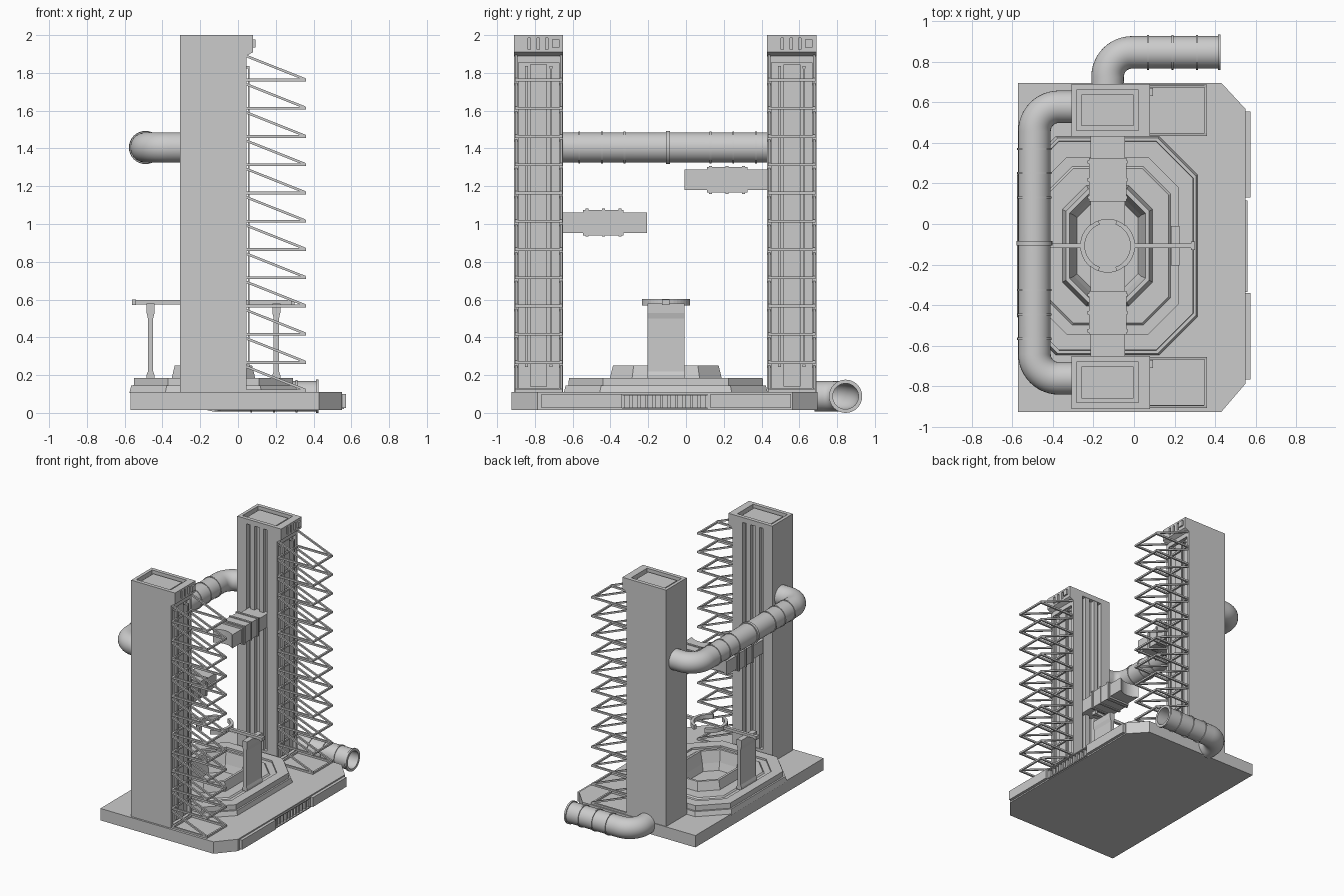
import bpy, bmesh, math
from mathutils import Vector, Matrix

if "Cube" in bpy.data.objects:
    bpy.data.objects.remove(bpy.data.objects["Cube"])

CX, CY = -0.13, -0.107          # centre of the pad


def finish(name, bm, smooth=False):
    bmesh.ops.recalc_face_normals(bm, faces=bm.faces)
    me = bpy.data.meshes.new(name)
    bm.to_mesh(me)
    bm.free()
    ob = bpy.data.objects.new(name, me)
    bpy.context.collection.objects.link(ob)
    if smooth:
        activate(ob)
        bpy.ops.object.shade_smooth_by_angle(angle=math.radians(35))
    return ob


def activate(ob):
    bpy.ops.object.select_all(action='DESELECT')
    ob.select_set(True)
    bpy.context.view_layer.objects.active = ob


def add_box(bm, x0, x1, y0, y1, z0, z1):
    m = Matrix.Translation(((x0 + x1) / 2, (y0 + y1) / 2, (z0 + z1) / 2))
    m = m @ Matrix.Diagonal((abs(x1 - x0), abs(y1 - y0), abs(z1 - z0), 1))
    bmesh.ops.create_cube(bm, size=1, matrix=m)


def boxes(name, items):
    bm = bmesh.new()
    for b in items:
        add_box(bm, *b)
    return finish(name, bm)


def add_strut(bm, p, q, w):
    p, q = Vector(p), Vector(q)
    d = q - p
    m = Matrix.Translation((p + q) / 2) @ d.to_track_quat('Z', 'Y').to_matrix().to_4x4()
    bmesh.ops.create_cube(bm, size=1, matrix=m @ Matrix.Diagonal((w, w, d.length, 1)))


def loft(name, rings, cap_start=False, cap_end=False, close=False, smooth=False):
    bm = bmesh.new()
    vs = [[bm.verts.new(p) for p in r] for r in rings]
    n = len(vs[0])
    pairs = list(zip(vs, vs[1:])) + ([(vs[-1], vs[0])] if close else [])
    for a, b in pairs:
        for i in range(n):
            j = (i + 1) % n
            bm.faces.new((a[i], a[j], b[j], b[i]))
    if cap_start:
        bm.faces.new(vs[0])
    if cap_end:
        bm.faces.new(vs[-1])
    return finish(name, bm, smooth)


def prism(name, pts, axis, a, b, smooth=False):
    put = {'x': lambda u, v, t: (t, u, v), 'y': lambda u, v, t: (u, t, v),
           'z': lambda u, v, t: (u, v, t)}[axis]
    return loft(name, [[put(u, v, t) for u, v in pts] for t in (a, b)], True, True, smooth=smooth)


def octagon(hx, hy, c, z):
    q = [(hx, hy - c), (hx - c, hy), (c - hx, hy), (-hx, hy - c),
         (-hx, c - hy), (c - hx, -hy), (hx - c, -hy), (hx, c - hy)]
    return [(CX + x, CY + y, z) for x, y in q]


def cut(ob, cutter):
    m = ob.modifiers.new('cut', 'BOOLEAN')
    m.operation, m.solver, m.object = 'DIFFERENCE', 'EXACT', cutter
    activate(ob)
    bpy.ops.object.modifier_apply(modifier=m.name)
    bpy.data.objects.remove(cutter, do_unlink=True)


def collar(name, c, axis, r_in, r_out, w):
    rings = []
    for r, t in ((r_in, -w / 2), (r_out, -w / 2), (r_out, w / 2), (r_in, w / 2)):
        ring = []
        for i in range(32):
            a = 2 * math.pi * i / 32
            u, v = r * math.cos(a), r * math.sin(a)
            ring.append(Vector(c) + Vector((t, u, v) if axis == 'x' else (u, t, v)))
        rings.append(ring)
    return loft(name, rings, close=True, smooth=True)


def arc(cx, cy, r, a0, a1, n=10):
    return [(cx + r * math.cos(math.radians(a0 + (a1 - a0) * i / n)),
             cy + r * math.sin(math.radians(a0 + (a1 - a0) * i / n))) for i in range(n + 1)]


def pipe(name, path, z, r):
    # sweep a circle along a flat path, with an inner wall
    outer, inner = [], []
    for i, p in enumerate(path):
        a, b = Vector(path[max(i - 1, 0)]), Vector(path[min(i + 1, len(path) - 1)])
        t = (b - a).normalized()
        for dst, rr in ((outer, r), (inner, r - 0.012)):
            dst.append([(p[0] - t.y * rr * math.cos(k * math.pi / 16),
                         p[1] + t.x * rr * math.cos(k * math.pi / 16),
                         z + rr * math.sin(k * math.pi / 16)) for k in range(32)])
    return loft(name, outer + inner[::-1], close=True, smooth=True)


# base plate with chamfered corners, pit hole and vent slots
base = prism('base_plate', [(-.57, -.925), (.43, -.925), (.55, -.785), (.55, .565), (.43, .695), (-.57, .695)],
             'z', .015, .11)
cut(base, prism('pit_cutter', [p[:2] for p in octagon(.2, .275, .11, 0)], 'z', .035, .2))
cut(base, boxes('vent_cutter', [(.525, .6, y - .012, y + .012, .028, .093)
                                for y in [-.31 + .04 * i for i in range(11)]]))
for y0, y1, n in ((-.765, -.34, 'front'), (.13, .555, 'back')):
    boxes(n + '_side_panel', [(.54, .573, y0, y1, .025, .1)])
boxes('vent_frame', [(.54, .56, -.335, .115, .093, .101), (.54, .56, -.335, .115, .02, .028)])

# stepped octagonal pad with raised rim and central pit
loft('launch_pad', [octagon(*r) for r in (
    (.445, .54, .19, .105), (.435, .53, .188, .145), (.422, .515, .182, .145), (.42, .513, .18, .185),
    (.35, .435, .15, .185), (.35, .435, .15, .17), (.31, .39, .135, .17), (.30, .38, .13, .18),
    (.222, .297, .118, .18), (.205, .28, .11, .25), (.187, .262, .102, .25), (.165, .24, .09, .16),
    (.135, .2, .075, .05))], True, True)

# hold-down posts, arms and curved clamps, mirrored about the pad centre
for s, side in ((1, 'right'), (-1, 'left')):
    px = CX + s * .333
    half = [(.021, .18), (.021, .2), (.014, .22), (.014, .5), (.021, .53), (.021, .578)]
    prism(side + '_post', [(px + w, z) for w, z in half] + [(px - w, z) for w, z in half[::-1]],
          'y', CY - .098, CY + .098)
    boxes(side + '_post_arm', [(CX + s * .12, CX + s * .43, CY - .012, CY + .012, .575, .597),
                               (CX + s * .41, CX + s * .43, CY - .02, CY + .02, .572, .6)])
    a = 0 if s == 1 else 180
    prism(side + '_clamp', arc(CX, CY, .135, a - 70, a + 70, 16) + arc(CX, CY, .112, a + 70, a - 70, 16),
          'z', .568, .602)

# towers: s points to the inner face
for cy, s, side in ((.56, -1, 'back'), (-.78, 1, 'front')):
    h = .13
    tower = prism(side + '_tower', [(-.308, .1), (.045, .1), (.045, 1.89), (.08, 1.91), (.08, 2), (-.308, 2)],
                  'y', cy - h, cy + h)
    yi = cy + s * h
    ins = sorted((yi - s * .035, yi + s * .05))
    slots = [(.068, .1, cy + d - .007, cy + d + .007, 1.925, 1.985) for d in (-.05, -.003, .043)]
    cut(tower, boxes('tower_cutter', [
        (-.283, .022, cy - .1, cy + .1, 1.965, 2.1),
        (-.225, -.045, ins[0], ins[1], .19, 1.96),
        (.02, .06, cy - .108, cy + .108, .13, 1.855)] + slots))
    boxes(side + '_tower_cap_panel', [(-.258, -.003, cy - .078, cy + .078, 1.95, 1.985)])
    boxes(side + '_head_box', [(.075, .093, cy + .07, cy + .11, 1.935, 1.978)])
    yr = sorted((yi - s * .04, yi - s * .003))
    boxes(side + '_guide_rails', [(x - .018, x + .018, yr[0], yr[1], .185, 1.962) for x in (-.175, -.095)])
    boxes(side + '_face_panel', [(.01, .034, cy - .045, cy + .045, .14, 1.845)])
    rods = []
    for d in (-.065, .065):
        rods.append((.052, .062, cy + d - .005, cy + d + .005, .25, 1.83))
        rods += [(.015, .062, cy + d - .008, cy + d + .008, z - .006, z + .006) for z in (.25, 1.83)]
    boxes(side + '_service_rods', rods)

    # triangular bracket frames up the outer face
    bm = bmesh.new()
    for i in range(12):
        z = 1.762 - i * .1495
        for y in (cy - .119, cy + .119):
            add_strut(bm, (.04, y, z), (.358, y, z), .014)
            add_strut(bm, (.045, y, z + .127), (.355, y, z + .004), .013)
        add_strut(bm, (.352, cy - .126, z), (.352, cy + .126, z), .014)
        add_strut(bm, (.051, cy - .126, z), (.051, cy + .126, z), .014)
    finish(side + '_bracket_frames', bm)

    # swing arm with hollowed tip and sleeve
    z0 = 1.18 if s == -1 else .953
    tip = 90 if s == -1 else -90
    root = yi - s * .03
    w = .085
    ang = math.degrees(math.asin(w / .13))
    prism(side + '_swing_arm', [(CX - w, root), (CX + w, root)] +
          arc(CX, CY, .13, tip + s * ang, tip - s * ang, 12), 'z', z0, z0 + .108)
    ya, yb = sorted((yi + s * .105, yi + s * .32))
    sleeve = [(CX - .092, CX + .092, ya, yb, z0 - .013, z0 + .121)]
    sleeve += [(CX - .098, CX + .098, y - .008, y + .008, z0 - .02, z0 + .128)
               for y in (ya + .02, (ya + yb) / 2, yb - .02)]
    boxes(side + '_arm_sleeve', sleeve)

# crossover pipe between the towers
path = [(-.29, .577)] + arc(-.37, .457, .12, 90, 180, 12) + arc(-.37, -.64, .12, 180, 270, 12) + [(-.29, -.76)]
pipe('crossover_pipe', path, 1.405, .08)
for i, y in enumerate((.37, .25, .13, -.325, -.445, -.565)):
    collar(f'crossover_ring_{i}', (-.49, y, 1.405), 'y', .075, .085, .01)
collar('crossover_flange', (-.49, -.095, 1.405), 'y', .075, .088, .022)

# drain pipe behind the base
path = [(-.13, .68)] + arc(-.01, .725, .12, 180, 90, 12) + [(.42, .845)]
pipe('drain_pipe', path, .088, .08)
for i, x in enumerate((.07, .19, .31)):
    collar(f'drain_ring_{i}', (x, .845, .088), 'x', .075, .086, .01)
collar('drain_flange', (.42, .845, .088), 'x', .068, .088, .014)
